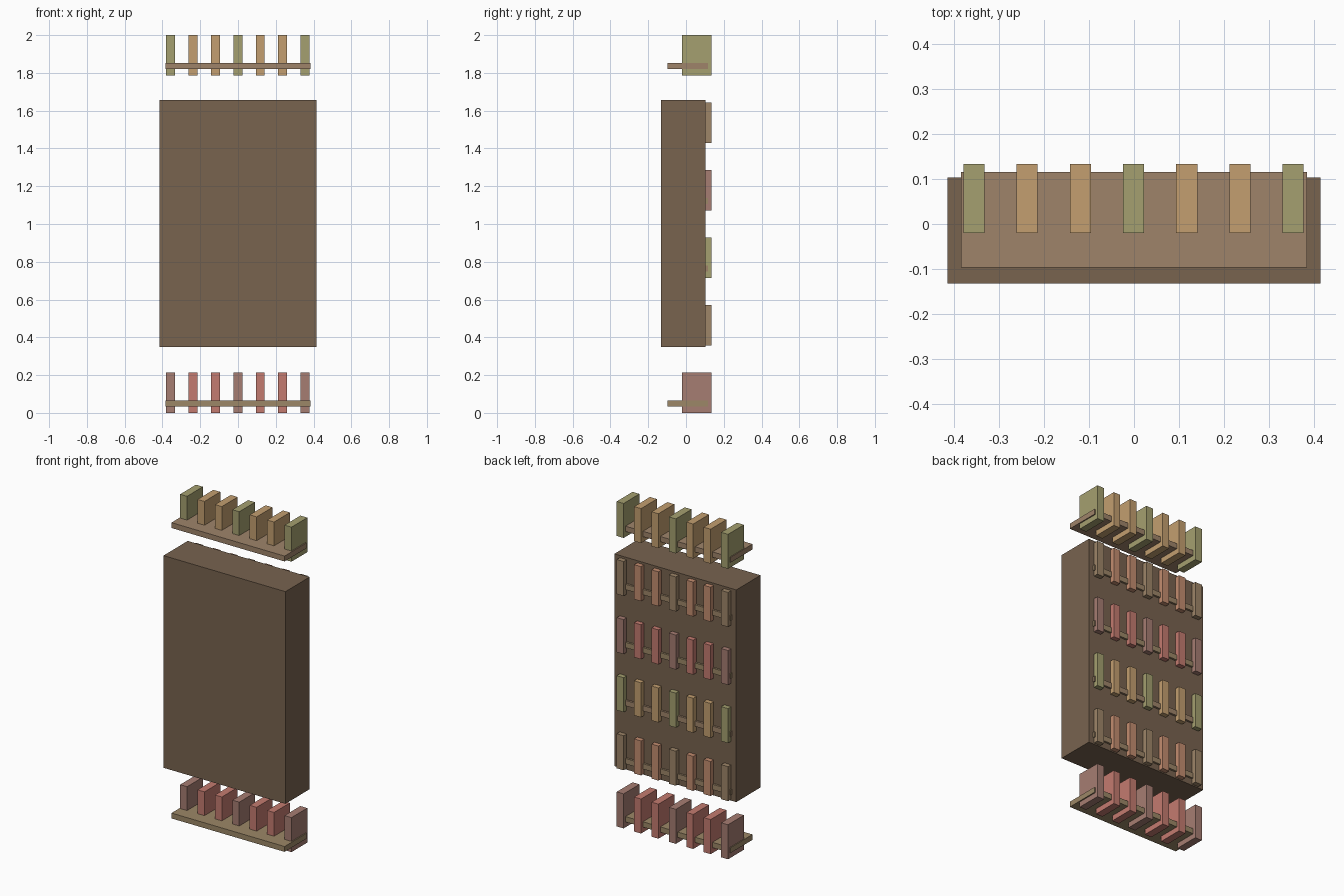
import bpy

old = bpy.data.objects.get("Cube")
if old:
    bpy.data.objects.remove(old, do_unlink=True)


def material(name, hex_code):
    """Flat material from an sRGB hex code, stored as linear values."""
    srgb = [int(hex_code[i:i + 2], 16) / 255 for i in range(0, 6, 2)]
    colour = [((c + 0.055) / 1.055) ** 2.4 for c in srgb] + [1]
    mat = bpy.data.materials.new(name)
    mat.use_nodes = True
    mat.diffuse_color = colour
    mat.node_tree.nodes["Principled BSDF"].inputs["Base Color"].default_value = colour
    return mat


def box(name, x, y, z, mat):
    """Box spanning the given (low, high) range on each axis."""
    spans = (x, y, z)
    bpy.ops.mesh.primitive_cube_add(size=1, location=[(a + b) / 2 for a, b in spans])
    obj = bpy.context.object
    obj.name = name
    obj.scale = [b - a for a, b in spans]
    bpy.ops.object.transform_apply(location=False, rotation=False, scale=True)
    obj.data.materials.append(mat)
    return obj


# Colour sets repeat every three rows: shelf, accent books, plain books
row_colours = [
    (material("straw brown", "9C8767"), material("mauve", "A67D72"), material("red", "C47B70")),
    (material("shelf brown", "9E8668"), material("brown", "9F8669"), material("orange", "C48D70")),
    (material("rose brown", "9F846A"), material("olive", "A5A070"), material("tan", "C39F70")),
]

# Solid cabinet
box("cabinet", (-0.415, 0.415), (-0.132, 0.104), (0.35, 1.656),
    material("dark brown", "78634F"))

# Six rows, each a shelf with seven upright books passing through it
ROWS, BOOKS = 6, 7
ROW_STEP, BOOK_STEP = 0.3575, 0.1185
for row in range(ROWS):
    base = row * ROW_STEP
    shelf, accent, plain = row_colours[row % 3]
    box(f"shelf_{row + 1}", (-0.385, 0.385), (-0.097, 0.116),
        (base + 0.033, base + 0.066), shelf)
    for i in range(BOOKS):
        x = (i - BOOKS // 2) * BOOK_STEP - 0.001
        box(f"book_{row + 1}_{i + 1}", (x - 0.0235, x + 0.0235), (-0.02, 0.134),
            (base, base + 0.2125), accent if i % 3 == 0 else plain)
